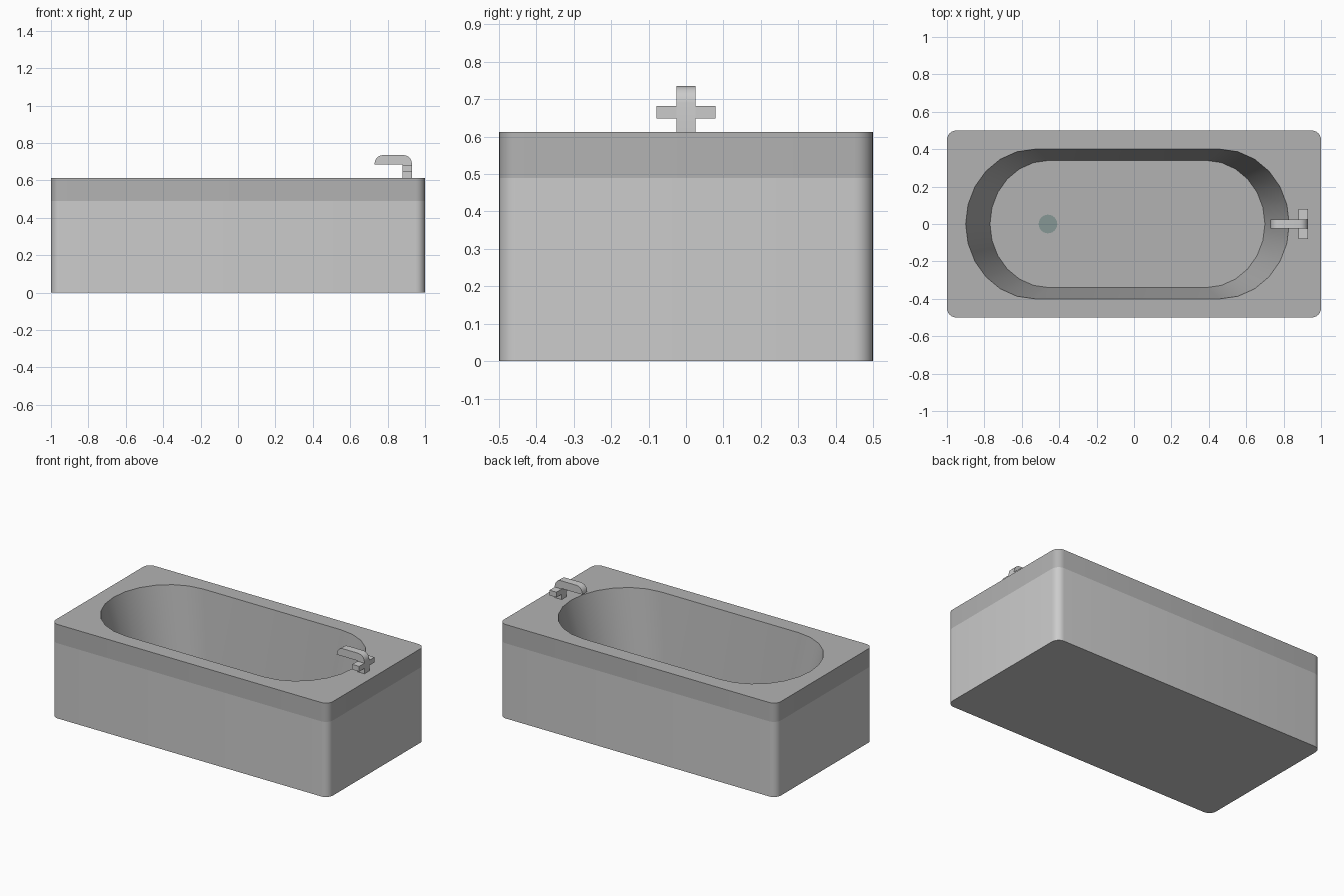
import bpy, bmesh
from math import cos, sin, pi, radians

if "Cube" in bpy.data.objects:
    bpy.data.objects.remove(bpy.data.objects["Cube"])


def material(name, rgb):
    m = bpy.data.materials.new(name)
    m.diffuse_color = (*rgb, 1)
    m.use_nodes = True
    m.node_tree.nodes["Principled BSDF"].inputs["Base Color"].default_value = m.diffuse_color
    return m


light = material("light_enamel", (0.68, 0.71, 0.69))
grey = material("grey_rim", (0.45, 0.45, 0.45))
dark = material("drain_grey", (0.24, 0.31, 0.30))


def finish(name, bm, mats):
    bmesh.ops.recalc_face_normals(bm, faces=bm.faces)
    me = bpy.data.meshes.new(name)
    bm.to_mesh(me)
    bm.free()
    ob = bpy.data.objects.new(name, me)
    bpy.context.collection.objects.link(ob)
    for m in mats:
        me.materials.append(m)
    bpy.ops.object.select_all(action='DESELECT')
    ob.select_set(True)
    bpy.context.view_layer.objects.active = ob
    bpy.ops.object.shade_smooth_by_angle(angle=radians(32))
    return ob


def rounded_rect(hx, hy, rx, ry, seg, cx=0.0):
    """Rectangle outline with elliptical corners; repeated points dropped."""
    pts = []
    for q, (sx, sy) in enumerate([(1, 1), (-1, 1), (-1, -1), (1, -1)]):
        for i in range(seg + 1):
            a = (q + i / seg) * pi / 2
            p = (cx + sx * (hx - rx) + rx * cos(a), sy * (hy - ry) + ry * sin(a))
            if not any(abs(p[0] - o[0]) + abs(p[1] - o[1]) < 1e-5 for o in pts):
                pts.append(p)
    return pts


def ring(bm, pts, z):
    return [bm.verts.new((x, y, z)) for x, y in pts]


def wall(bm, a, b, mat):
    n = len(a)
    for i in range(n):
        j = (i + 1) % n
        bm.faces.new((a[i], a[j], b[j], b[i])).material_index = mat


# Tub: outer box with light panel below, grey rim and oval basin above
TOP, BAND, FLOOR = 0.613, 0.49, 0.12
outer = rounded_rect(1.0, 0.5, 0.05, 0.05, 6)
mouth = rounded_rect(0.865, 0.40, 0.37, 0.40, 6, -0.035)
basin = rounded_rect(0.735, 0.34, 0.315, 0.34, 6, -0.035)
bm = bmesh.new()
base, band, top = (ring(bm, outer, z) for z in (0, BAND, TOP))
lip, floor = ring(bm, mouth, TOP), ring(bm, basin, FLOOR)
bm.faces.new(base).material_index = 0
wall(bm, base, band, 0)
wall(bm, band, top, 1)
wall(bm, lip, floor, 1)
bm.faces.new(floor).material_index = 1
edges = [bm.edges.get((r[i - 1], r[i])) for r in (top, lip) for i in range(len(r))]
filled = bmesh.ops.triangle_fill(bm, edges=edges, use_beauty=True, normal=(0, 0, 1))
for f in filled["geom"]:
    if isinstance(f, bmesh.types.BMFace):
        f.material_index = 1
finish("bathtub", bm, [light, grey])

# Drain disc on the basin floor
bm = bmesh.new()
disc = rounded_rect(0.05, 0.05, 0.05, 0.05, 6, -0.46)
lo, hi = ring(bm, disc, FLOOR - 0.005), ring(bm, disc, FLOOR + 0.006)
bm.faces.new(lo)
bm.faces.new(hi)
wall(bm, lo, hi, 0)
finish("drain", bm, [dark])

# Spout: side profile with two rounded upper corners, extruded across y
profile = [(0.93, TOP - 0.01), (0.88, TOP - 0.01), (0.88, 0.685), (0.73, 0.685)]
profile += [(0.775 - 0.045 * cos(a), 0.69 + 0.045 * sin(a))
            for a in [i * pi / 10 for i in range(1, 6)]]
profile += [(0.885 + 0.045 * sin(a), 0.69 + 0.045 * cos(a))
            for a in [i * pi / 10 for i in range(6)]]
bm = bmesh.new()
near, far = ([bm.verts.new((x, y, z)) for x, z in profile] for y in (-0.025, 0.025))
bm.faces.new(near)
bm.faces.new(far)
wall(bm, near, far, 0)
finish("spout", bm, [light])

# Tap handles: a short bar on each side of the spout stem
for side, name in ((-1, "left_handle"), (1, "right_handle")):
    bm = bmesh.new()
    bmesh.ops.create_cube(bm, size=1)
    bmesh.ops.scale(bm, vec=(0.05, 0.055, 0.034), verts=bm.verts)
    bmesh.ops.translate(bm, vec=(0.905, side * 0.0515, 0.665), verts=bm.verts)
    finish(name, bm, [light])
